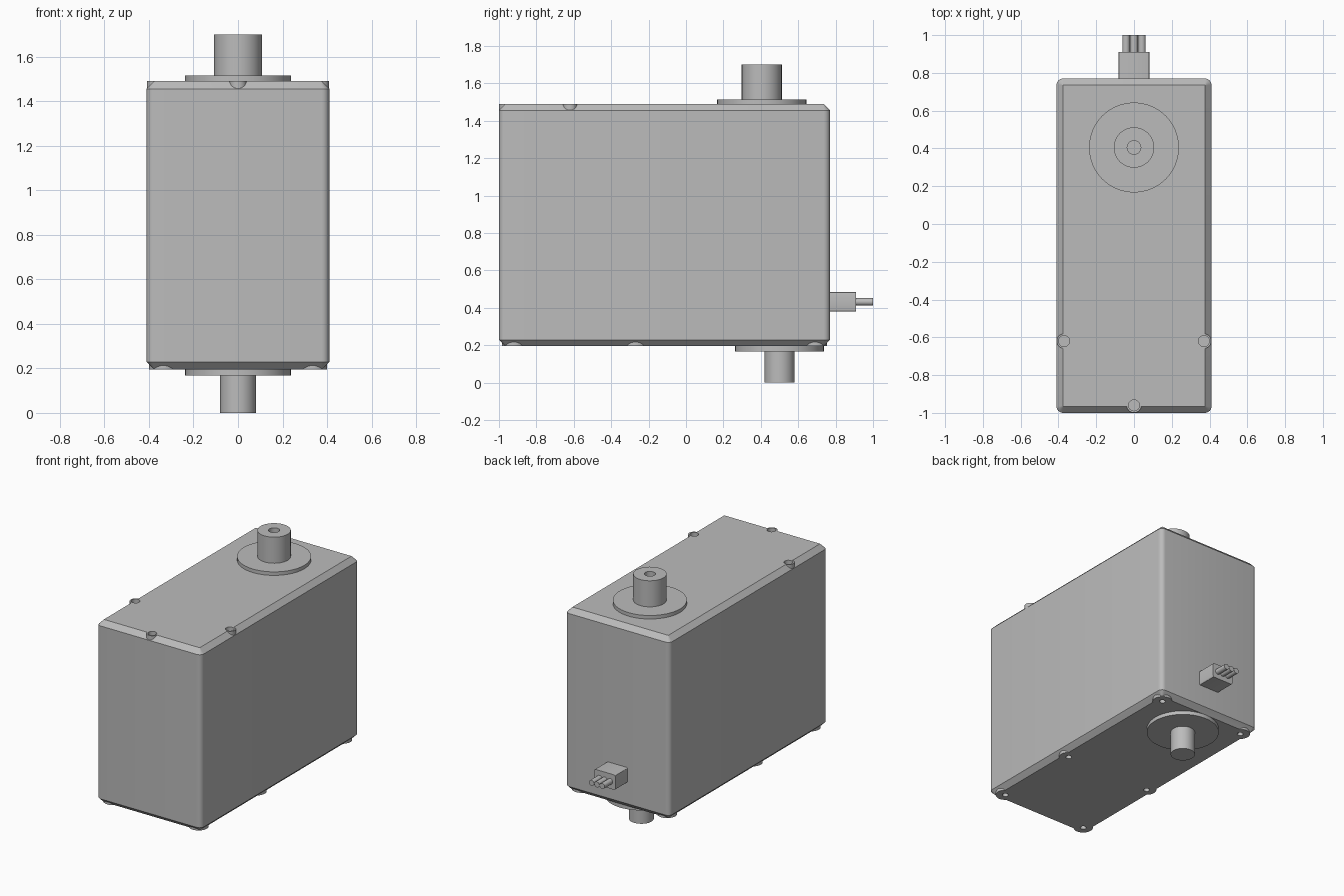
import bpy, bmesh, math
from mathutils import Matrix

if "Cube" in bpy.data.objects:
    bpy.data.objects.remove(bpy.data.objects["Cube"])

grey = bpy.data.materials.new("matte grey")
grey.diffuse_color = (0.5, 0.5, 0.5, 1)
grey.use_nodes = True
grey.node_tree.nodes["Principled BSDF"].inputs["Base Color"].default_value = grey.diffuse_color


def make_object(name, bm):
    bmesh.ops.recalc_face_normals(bm, faces=bm.faces)
    mesh = bpy.data.meshes.new(name)
    bm.to_mesh(mesh)
    bm.free()
    mesh.materials.append(grey)
    ob = bpy.data.objects.new(name, mesh)
    bpy.context.collection.objects.link(ob)
    return ob


def smooth(ob):
    bpy.ops.object.select_all(action='DESELECT')
    ob.select_set(True)
    bpy.context.view_layer.objects.active = ob
    bpy.ops.object.shade_smooth_by_angle(angle=math.radians(30))


def cylinder(name, x, y, z0, z1, r, sides=48):
    bm = bmesh.new()
    bmesh.ops.create_cone(bm, cap_ends=True, segments=sides, radius1=r, radius2=r,
                          depth=z1 - z0,
                          matrix=Matrix.Translation((x, y, (z0 + z1) / 2)))
    return make_object(name, bm)


def combine(target, tool, operation):
    """Boolean the tool into the target, then drop the tool."""
    mod = target.modifiers.new("combine", 'BOOLEAN')
    mod.operation, mod.solver, mod.object = operation, 'EXACT', tool
    bpy.ops.object.select_all(action='DESELECT')
    target.select_set(True)
    bpy.context.view_layer.objects.active = target
    bpy.ops.object.modifier_apply(modifier=mod.name)
    bpy.data.objects.remove(tool)


def rounded_ring(bm, hx, y0, y1, r, z, steps=6):
    """Loop of vertices around a rounded rectangle."""
    ring = []
    corners = [(hx, y1), (-hx, y1), (-hx, y0), (hx, y0)]
    for q, (cx, cy) in enumerate(corners):
        cx -= math.copysign(r, cx)
        cy += r if cy == y0 else -r
        for s in range(steps + 1):
            a = math.pi / 2 * (q + s / steps)
            ring.append(bm.verts.new((cx + r * math.cos(a), cy + r * math.sin(a), z)))
    return ring


def rounded_block(name, levels):
    """Skin a stack of rounded rectangles (hx, y0, y1, r, z)."""
    bm = bmesh.new()
    rings = [rounded_ring(bm, *lv) for lv in levels]
    for a, b in zip(rings, rings[1:]):
        for i in range(len(a)):
            j = (i + 1) % len(a)
            bm.faces.new((a[i], a[j], b[j], b[i]))
    bm.faces.new(rings[0][::-1])
    bm.faces.new(rings[-1])
    return make_object(name, bm)


# Housing with chamfered rims and rounded upright edges
HX, Y0, Y1, ZB, ZT, C = 0.41, -1.0, 0.77, 0.195, 1.49, 0.034
full = (HX, Y0, Y1, C)
inset = (HX - C, Y0 + C, Y1 - C, 0.002)
housing = rounded_block("housing", [inset + (ZB,), full + (ZB + C,),
                                    full + (ZT - C,), inset + (ZT,)])

# Screw bosses standing out of the chamfers, each with a blind hole
low = [(sx * 0.335, y) for sx in (-1, 1) for y in (-0.92, -0.27, 0.69)]
high = [(-0.37, -0.62), (0.37, -0.62), (0, -0.96)]
for x, y in low:
    combine(housing, cylinder("boss", x, y, ZB, ZB + 0.1, 0.064, 32), 'UNION')
for x, y in high:
    combine(housing, cylinder("boss", x, y, ZT - 0.1, ZT, 0.039, 32), 'UNION')
for x, y in low:
    combine(housing, cylinder("hole", x, y, ZB - 0.05, ZB + 0.08, 0.02, 24), 'DIFFERENCE')
for x, y in high:
    combine(housing, cylinder("hole", x, y, ZT - 0.04, ZT + 0.05, 0.029, 24), 'DIFFERENCE')
smooth(housing)

# Output side: flange and bored shaft
smooth(cylinder("top_flange", 0, 0.405, ZT - 0.01, 1.515, 0.238, 64))
shaft = cylinder("output_shaft", 0, 0.405, 1.50, 1.70, 0.107)
combine(shaft, cylinder("bore", 0, 0.405, 1.58, 1.8, 0.036, 32), 'DIFFERENCE')
smooth(shaft)

# Rear side: flange and solid idler shaft
smooth(cylinder("bottom_flange", 0, 0.5, 0.168, ZB + 0.01, 0.237, 64))
smooth(cylinder("idler_shaft", 0, 0.5, 0.0, 0.18, 0.08))

# Cable connector: block with rounded edges along y
bm = bmesh.new()
bmesh.ops.create_cube(bm, size=1, matrix=Matrix.Translation((0, 0.835, 0.433))
                      @ Matrix.Diagonal((0.164, 0.15, 0.106, 1)))
along = [e for e in bm.edges if abs(e.verts[0].co.y - e.verts[1].co.y) > 0.1]
bmesh.ops.bevel(bm, geom=along, offset=0.01, segments=3, profile=0.5, affect='EDGES')
smooth(make_object("cable_connector", bm))

# Three wires leaving the connector
for i in (-1, 0, 1):
    wire = cylinder(f"wire_{i + 2}", 0, 0, 0, 0.11, 0.02, 24)
    wire.data.transform(Matrix.Translation((i * 0.042, 1.0, 0.432))
                        @ Matrix.Rotation(math.pi / 2, 4, 'X'))
    smooth(wire)
